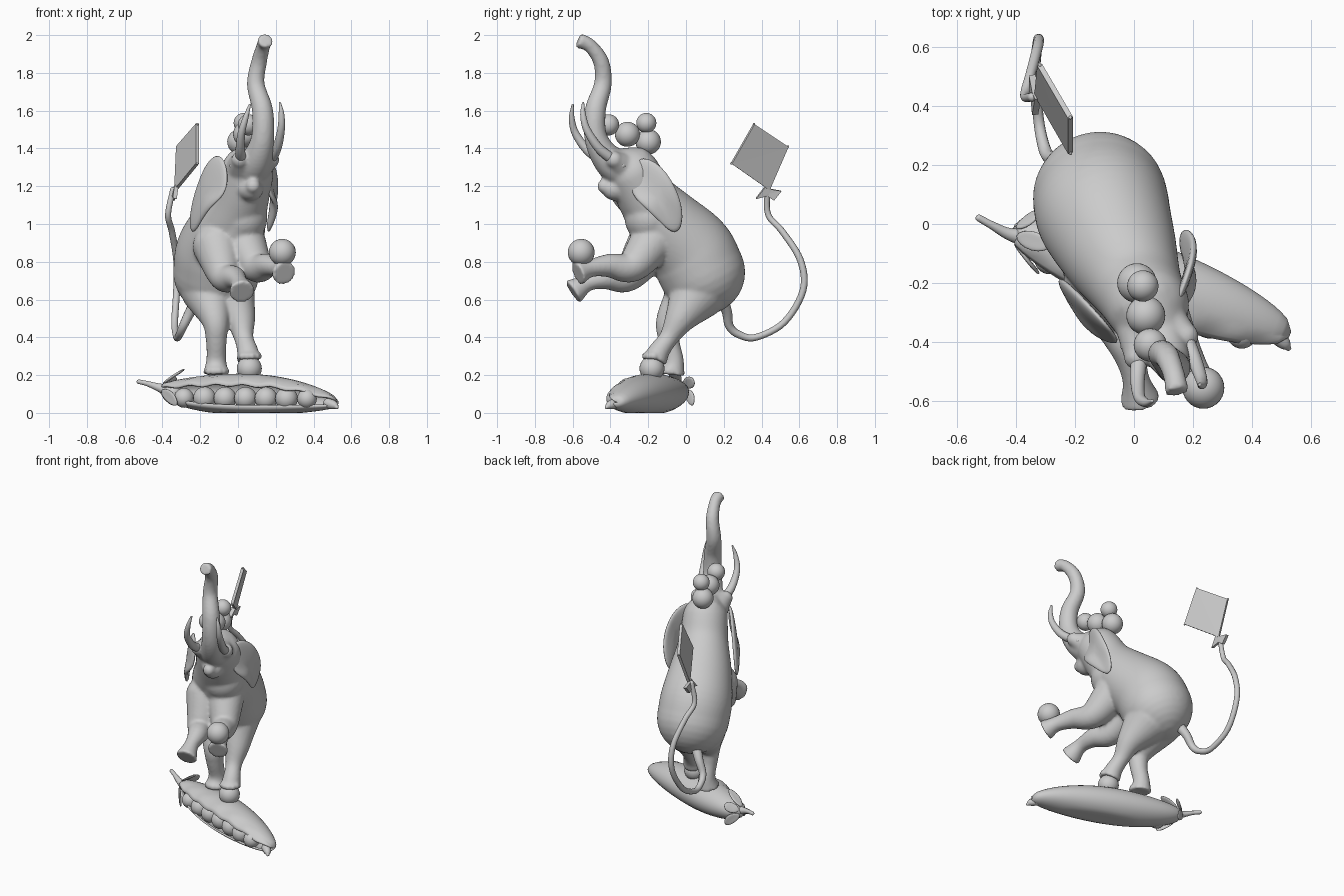
import bpy, bmesh, math
from mathutils import Vector

if "Cube" in bpy.data.objects:
    bpy.data.objects.remove(bpy.data.objects["Cube"])


def finish(name, bm, smooth=True):
    bmesh.ops.recalc_face_normals(bm, faces=bm.faces)
    for f in bm.faces:
        f.smooth = smooth
    me = bpy.data.meshes.new(name)
    bm.to_mesh(me)
    bm.free()
    ob = bpy.data.objects.new(name, me)
    bpy.context.collection.objects.link(ob)
    return ob


def spline(pts, n=6):
    """Catmull-Rom through (x, y, z, radius) points."""
    p = [Vector(q) for q in pts]
    p = [2 * p[0] - p[1]] + p + [2 * p[-1] - p[-2]]
    out = []
    for i in range(1, len(p) - 2):
        a, b, c, d = p[i - 1:i + 3]
        for k in range(n):
            t = k / n
            out.append(0.5 * (2 * b + (c - a) * t + (2 * a - 5 * b + 4 * c - d) * t * t
                              + (3 * b - a - 3 * c + d) * t ** 3))
    return out + [p[-2]]


def tube(bm, pts, round_end=True, segs=24):
    """Smooth tapering tube with a domed start and a domed or flat end."""
    s = spline(pts)
    pos = [q.to_3d() for q in s]
    rad = [max(q[3], 0.003) for q in s]
    d0 = (pos[0] - pos[1]).normalized()
    d1 = (pos[-1] - pos[-2]).normalized()
    dome = [(math.sin(a), math.cos(a)) for a in (0.2, 0.4, 0.6, 0.8, 1.0, 1.2, 1.45)]
    start = [(pos[0] + d0 * rad[0] * h, rad[0] * c) for h, c in reversed(dome)]
    end = [(pos[-1] + d1 * rad[-1] * h, rad[-1] * c) for h, c in dome] if round_end else []
    line = start + list(zip(pos, rad)) + end
    n, prev = Vector((0.31, 0.2, 0.93)), None
    for i, (c, r) in enumerate(line):
        t = (line[min(i + 1, len(line) - 1)][0] - line[max(i - 1, 0)][0]).normalized()
        n = (n - t * n.dot(t)).normalized()
        b = t.cross(n)
        ring = [bm.verts.new(c + r * (math.cos(a) * n + math.sin(a) * b))
                for a in (2 * math.pi * k / segs for k in range(segs))]
        if prev:
            for k in range(segs):
                bm.faces.new((prev[k], prev[k - 1], ring[k - 1], ring[k]))
        else:
            bm.faces.new(ring)
        prev = ring
    bm.faces.new(prev)


def tube_object(name, pts, **kw):
    bm = bmesh.new()
    tube(bm, pts, **kw)
    return finish(name, bm)


def ball(name, c, r):
    bm = bmesh.new()
    bmesh.ops.create_uvsphere(bm, u_segments=28, v_segments=18, radius=r)
    bmesh.ops.translate(bm, verts=bm.verts, vec=c)
    return finish(name, bm)


def sheet(name, outline, thick, bulge=(0, 0, 0), soft=True):
    """Thin panel fanned from its centre, optionally rounded."""
    bm = bmesh.new()
    vs = [bm.verts.new(p) for p in outline]
    mid = bm.verts.new(sum((v.co for v in vs), Vector()) / len(vs) + Vector(bulge))
    for i, v in enumerate(vs):
        bm.faces.new((vs[i - 1], v, mid))
    ob = finish(name, bm, soft)
    m = ob.modifiers.new("thickness", 'SOLIDIFY')
    m.thickness, m.offset = thick, 0
    if soft:
        ob.modifiers.new("round", 'SUBSURF').levels = 2
    return ob


# Elephant flesh: torso, head, trunk and legs fused into one skin
bm = bmesh.new()
tube(bm, [(-.115, .085, .745, .228), (-.1, .025, .86, .226), (-.045, -.1, 1.0, .195),
          (.01, -.21, 1.14, .155), (.045, -.275, 1.26, .142)], segs=64)
tube(bm, [(-.04, -.12, .93, .16), (.02, -.19, 1.03, .135)], segs=48)
tube(bm, [(.045, -.28, 1.28, .132), (.095, -.40, 1.33, .088), (.13, -.475, 1.45, .062),
          (.13, -.48, 1.60, .056), (.094, -.44, 1.74, .047), (.112, -.45, 1.86, .042),
          (.135, -.51, 1.945, .037), (.146, -.57, 1.972, .041)], round_end=False)
tube(bm, [(.04, -.3, 1.22, .1), (.07, -.38, 1.19, .07), (.08, -.43, 1.2, .04)])
for side in (((.10, -.33, 1.30, .085), (.175, -.38, 1.34, .045)),
             ((.02, -.36, 1.30, .085), (.01, -.45, 1.34, .045))):
    tube(bm, side)
legs = [
    [(.03, -.18, .90, .12), (.10, -.29, .775, .085), (.16, -.41, .78, .062),
     (.215, -.51, .765, .048), (.245, -.575, .74, .068)],
    [(-.11, -.19, .88, .13), (-.07, -.31, .725, .085), (-.02, -.42, .715, .062),
     (.005, -.52, .69, .046), (.022, -.60, .64, .07)],
    [(-.16, .03, .64, .14), (-.12, -.085, .49, .075), (-.115, -.09, .39, .056),
     (-.115, -.065, .28, .053), (-.117, -.075, .205, .07)],
    [(-.05, .05, .62, .15), (.01, -.03, .5, .085), (.03, -.09, .4, .052),
     (.05, -.14, .33, .056), (.058, -.165, .28, .066)]]
for leg in legs:
    tube(bm, leg, round_end=False)
# toenails on the feet, ringed around the front half
for cx, cy, cz, heading in ((-.117, -.075, .225, -1.3), (.055, -.16, .305, -1.2)):
    for k in range(-2, 3):
        a = heading + k * .5
        p = (cx + .06 * math.cos(a), cy + .06 * math.sin(a), cz)
        tube(bm, [(*p, .016), (p[0], p[1], p[2] - .01, .016)], segs=10)
skin = finish("elephant_body", bm)
m = skin.modifiers.new("fuse", 'REMESH')
m.mode, m.voxel_size, m.use_smooth_shade = 'VOXEL', .01, True
m = skin.modifiers.new("relax", 'SMOOTH')
m.factor, m.iterations = .5, 7

# Ears
sheet("left_ear", [(.13, -.30, 1.36), (.19, -.16, 1.36), (.215, -.04, 1.19), (.17, 0, 1.02),
                   (.15, -.05, .92), (.19, -.14, 1.01), (.215, -.235, 1.10), (.15, -.31, 1.17)],
      .03, (.015, .005, 0))
sheet("right_ear", [(-.06, -.38, 1.37), (-.14, -.29, 1.38), (-.215, -.21, 1.22), (-.265, -.17, 1.02),
                    (-.245, -.21, .92), (-.2, -.29, 1.01), (-.14, -.38, 1.10), (-.04, -.42, 1.17)],
      .03, (-.015, -.005, 0))

# Tusks and eyes
tube_object("left_tusk", [(.165, -.37, 1.33, .03), (.205, -.46, 1.4, .025), (.228, -.525, 1.5, .02),
                          (.23, -.545, 1.58, .015), (.222, -.545, 1.64, .006)])
tube_object("right_tusk", [(.02, -.43, 1.33, .03), (.012, -.52, 1.39, .025), (.018, -.585, 1.48, .02),
                           (.04, -.605, 1.56, .015), (.062, -.6, 1.63, .006)])
ball("left_eye", (.178, -.335, 1.31), .016)
ball("right_eye", (-.03, -.415, 1.31), .016)

# Tail, kite and bow
tube_object("tail", [(-.2, .18, .62, .035), (-.25, .215, .54, .028), (-.29, .23, .46, .023),
                     (-.31, .28, .415, .02), (-.325, .37, .4, .018), (-.335, .52, .48, .018),
                     (-.325, .62, .65, .018), (-.325, .605, .81, .018), (-.35, .51, .96, .017),
                     (-.37, .435, 1.05, .016), (-.345, .43, 1.18, .015)], segs=12)
kite = [Vector(p) for p in ((-.215, .36, 1.53), (-.32, .54, 1.41), (-.33, .44, 1.18), (-.215, .24, 1.32))]
sheet("kite", kite, .018, soft=False)
for i, (a, b) in enumerate(((kite[0], kite[2]), (kite[1], kite[3]))):
    tube_object(f"kite_spar_{i}", [(*a, .006), (*b, .006)], segs=8)
sheet("kite_bow", [(-.335, .37, 1.135), (-.325, .425, 1.205), (-.335, .45, 1.185), (-.345, .505, 1.175),
                   (-.345, .465, 1.125), (-.34, .43, 1.15)], .022, soft=False)

# Loose peas: balanced on the head, held, and underfoot
for i, (x, y, z, r) in enumerate([(.01, -.2, 1.435, .067), (.03, -.21, 1.535, .053),
                                  (.04, -.31, 1.475, .066), (.055, -.41, 1.525, .056),
                                  (.235, -.555, .85, .071), (.06, -.18, .235, .066)]):
    ball(f"loose_pea_{i}", (x, y, z), r)

# Pea pod: open C-shaped shell lofted along a slanted axis
A, B = Vector((-.41, -.025, 0)), Vector((.52, -.385, 0))
axis = (B - A).normalized()
back = Vector((-axis.y, axis.x, 0))
bm = bmesh.new()
N, M, prev = 36, 22, None
for i in range(N + 1):
    t = i / N
    s = .06 + .94 * max(math.sin(math.pi * t), 0) ** .5
    zc = .1 - .045 * t ** 4 + .02 * (1 - t) ** 8
    row = []
    for k in range(M + 1):
        a = math.radians(152 - (152 + 145) * k / M)
        v = .13 * s * math.cos(a) + .012 * t ** 3
        z = zc + (.105 - .02 * t ** 4) * s * math.sin(a)
        if k < 3:
            z += .006 * math.sin(t * 40)
        row.append(bm.verts.new(A.lerp(B, t) + back * v + Vector((0, 0, max(z, .006)))))
    if prev:
        for k in range(M):
            bm.faces.new((prev[k], prev[k + 1], row[k + 1], row[k]))
    prev = row
pod = finish("pod_shell", bm)
m = pod.modifiers.new("thickness", 'SOLIDIFY')
m.thickness, m.offset = .012, 0

for i in range(7):
    t = .15 + .7 * i / 6
    r = .06 if 0 < i < 6 else .052
    ball(f"pod_pea_{i}", A.lerp(B, t) - back * .042 + Vector((0, 0, .08 - .006 * t)), r)

# Pod stem, sepals and tip
tube_object("pod_stem", [(-.34, -.05, .11, .04), (-.42, -.035, .135, .022), (-.48, -.005, .155, .014),
                         (-.525, .02, .165, .012)], segs=12)
for i, (mid, tip) in enumerate([((-.345, .02, .16), (-.31, .05, .19)), ((-.34, -.06, .2), (-.25, -.08, .25)),
                                ((-.36, .03, .09), (-.31, .045, .02)), ((-.36, -.13, .09), (-.3, -.19, .02))]):
    mid, tip = Vector(mid), Vector(tip)
    root = Vector((-.43, -.03, .13))
    wide = (tip - root).cross(mid - Vector((-.3, -.06, .1))).normalized() * .05
    sheet(f"sepal_{i}", [root, mid + wide, tip, mid - wide], .014)
tube_object("pod_tip", [(.48, -.375, .05, .03), (.51, -.405, .04, .022), (.523, -.42, .03, .01)], segs=10)
